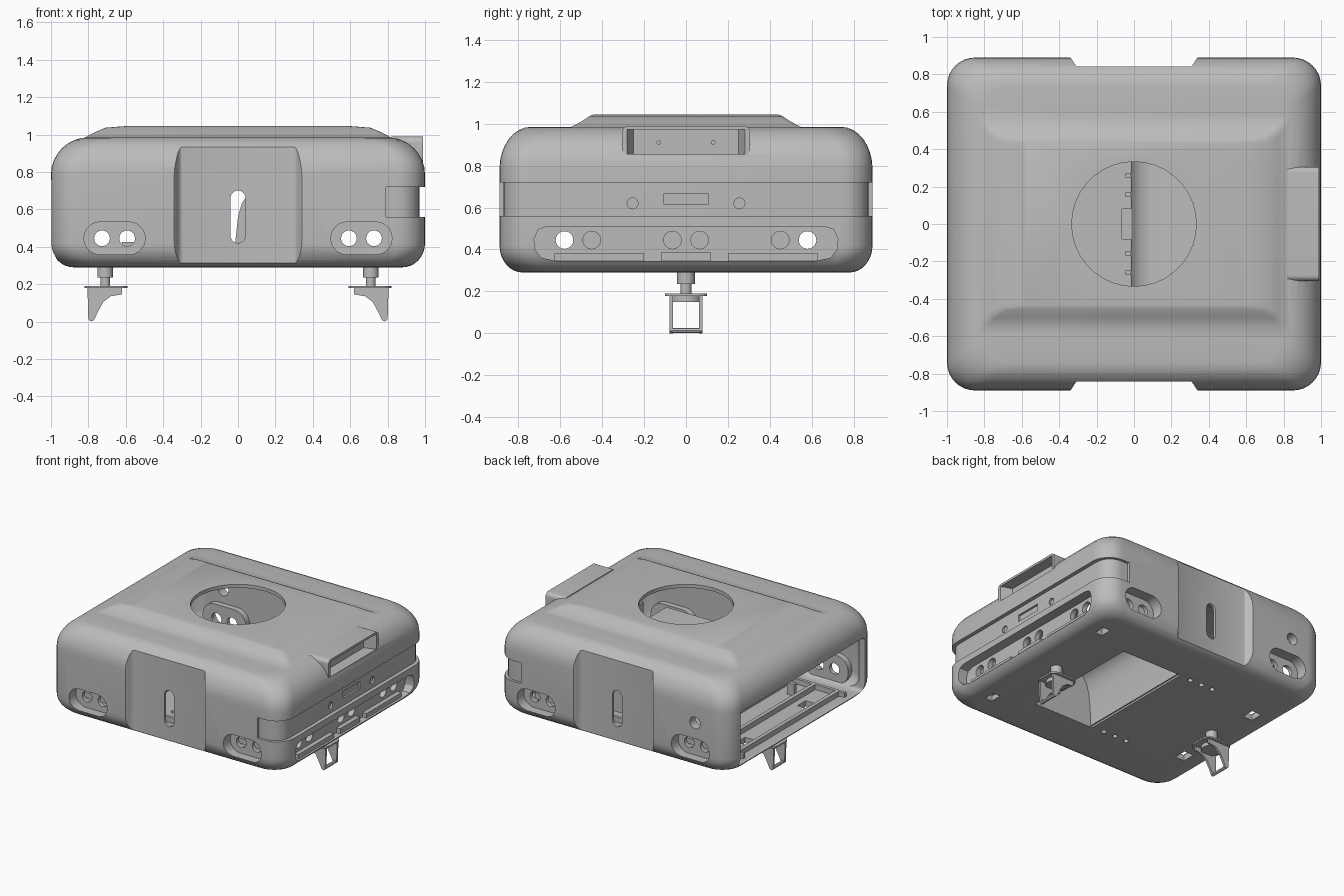
import bpy, bmesh
from math import sin, cos, pi, radians

if "Cube" in bpy.data.objects:
    bpy.data.objects.remove(bpy.data.objects["Cube"])

grey = bpy.data.materials.new("plain grey")
grey.use_nodes = True
colour = (0.5, 0.5, 0.5, 1)
grey.diffuse_color = colour
grey.node_tree.nodes["Principled BSDF"].inputs["Base Color"].default_value = colour


def make(name, rings):
    """Skin a stack of equal closed rings and cap both ends."""
    bm = bmesh.new()
    loops = [[bm.verts.new(p) for p in ring] for ring in rings]
    n = len(loops[0])
    for a, b in zip(loops, loops[1:]):
        for i in range(n):
            j = (i + 1) % n
            bm.faces.new((a[i], a[j], b[j], b[i]))
    bm.faces.new(loops[0][::-1])
    bm.faces.new(loops[-1])
    bmesh.ops.recalc_face_normals(bm, faces=bm.faces)
    mesh = bpy.data.meshes.new(name)
    bm.to_mesh(mesh)
    bm.free()
    mesh.materials.append(grey)
    ob = bpy.data.objects.new(name, mesh)
    bpy.context.scene.collection.objects.link(ob)
    return ob


def prism(name, pts, axis, lo, hi):
    """Extrude a 2D outline along an axis."""
    place = {"x": lambda u, v, w: (w, u, v),
             "y": lambda u, v, w: (u, w, v),
             "z": lambda u, v, w: (u, v, w)}[axis]
    return make(name, [[place(u, v, w) for u, v in pts] for w in (lo, hi)])


def rounded(cu, cv, hu, hv, r, n=8):
    """Rounded rectangle outline."""
    pts = []
    for k, (su, sv) in enumerate(((1, 1), (-1, 1), (-1, -1), (1, -1))):
        for i in range(n + 1):
            a = (k + i / n) * pi / 2
            pts.append((cu + su * (hu - r) + r * cos(a), cv + sv * (hv - r) + r * sin(a)))
    return pts


def circle(u, v, r, n=24):
    return [(u + r * cos(2 * pi * i / n), v + r * sin(2 * pi * i / n)) for i in range(n)]


def rect(u0, u1, v0, v1):
    return [(u0, v0), (u1, v0), (u1, v1), (u0, v1)]


def box(name, x, y, z):
    return prism(name, rect(*x, *y), "z", *z)


def pillow(name, cx, hx, hy, z0, z1, low, top, r, steps=8):
    """Rounded box; low and top are (x inset, y inset, height) of the edge curves."""
    rings = []
    for edge, sign, z in ((low, -1, z0 + low[2]), (top, 1, z1 - top[2])):
        order = range(steps + 1) if sign > 0 else range(steps, -1, -1)
        for i in order:
            t = i / steps * pi / 2
            k = 1 - cos(t)
            outline = rounded(cx, 0, hx - edge[0] * k, hy - edge[1] * k, r)
            rings.append([(u, v, z + sign * edge[2] * sin(t)) for u, v in outline])
    return make(name, rings)


def terrace(name, steps):
    """Stack of shrinking rounded rectangles."""
    return make(name, [[(u, v, z) for u, v in rounded(0, 0, hx, hy, 0.03, 4)] for hx, hy, z in steps])


def combine(target, tool, operation="DIFFERENCE"):
    mod = target.modifiers.new("cut", "BOOLEAN")
    mod.operation, mod.solver, mod.object = operation, "EXACT", tool
    bpy.context.view_layer.objects.active = target
    bpy.ops.object.modifier_apply(modifier=mod.name)
    bpy.data.objects.remove(tool)


# Outer shell with raised lid and display hood
body = pillow("body_shell", 0, 1, 0.89, 0.29, 0.985, (0.12, 0.11, 0.13), (0.2, 0.15, 0.2), 0.15)
combine(body, terrace("lid", [(0.85, 0.565, 0.95), (0.82, 0.55, 0.983), (0.77, 0.5, 1.01),
                              (0.71, 0.46, 1.036), (0.6, 0.44, 1.045)]), "UNION")
combine(body, prism("hood", rounded(0, 0.917, 0.305, 0.072, 0.03), "x", 0.82, 0.988), "UNION")

# Thin-walled hollow that follows the shell and the lid
combine(body, pillow("cavity", -0.0125, 0.9525, 0.82, 0.335, 0.955,
                     (0.1, 0.09, 0.11), (0.2, 0.15, 0.19), 0.12))
combine(body, terrace("lid_cavity", [(0.76, 0.48, 0.9), (0.74, 0.46, 0.967),
                                     (0.66, 0.42, 1.005), (0.56, 0.4, 1.018)]))

# Inner bosses behind the pockets, sensor bay and display
for s in (-1, 1):
    lo, hi = sorted((s * 0.775, s * 0.838))
    for x in (-0.66, 0.66):
        combine(body, prism("boss", rounded(x, 0.445, 0.185, 0.108, 0.1), "y", lo, hi), "UNION")
combine(body, box("bay_boss", (0.885, 0.953), (-0.745, 0.745), (0.327, 0.54)), "UNION")
combine(body, box("display_boss", (0.87, 0.96), (-0.295, 0.295), (0.85, 0.978)), "UNION")

# Round lid opening, open left bay
cuts = [prism("lid_hole", circle(0, 0, 0.333, 36), "z", 0.85, 1.2),
        prism("bay", rounded(0, 0.555, 0.76, 0.215, 0.03), "x", -1.2, -0.85)]

# Front and back: soft-edged sunken panel, sensor pockets, long slot
ramp = [(0.35 - 0.05 * i / 8, 0.87 - 0.025 * cos(pi * (1 - i / 8)) - 0.0005 * i) for i in range(9)]
flank = [(0.35, 1.0)] + ramp
for s in (-1, 1):
    outline = flank + [(-x, y) for x, y in reversed(flank)]
    cuts.append(prism("panel", [(x, s * y) for x, y in outline], "z", 0.2, 1.1))
    cuts.append(prism("slot", rounded(0, 0.56, 0.0401, 0.14, 0.04), "y", s * 0.7, s * 1.1))
    for x in (-0.66, 0.66):
        cuts.append(prism("pocket", rounded(x, 0.445, 0.163, 0.087, 0.086), "y", s * 0.805, s * 1.1))
        for d in (-0.067, 0.067):
            cuts.append(prism("eye", circle(x + d, 0.445, 0.042), "y", s * 0.7, s * 1.1))
cuts.append(prism("back_port", circle(-0.7, 0.655, 0.045), "y", 0.7, 1.1))

# Right end: wrapped groove, lower sensor bay, display recess
corner = [(0.85 + 0.12 * sin(i * pi / 16), 0.75 + 0.12 * cos(i * pi / 16)) for i in range(9)]
side = [(0.79, 0.87)] + corner
cuts.append(prism("groove", [(0.79, -1), (1.1, -1), (1.1, 1), (0.79, 1)] + side +
                  [(x, -y) for x, y in reversed(side)], "z", 0.56, 0.72))
half = [(0.62, 0.345), (0.69, 0.36), (0.72, 0.4), (0.725, 0.45), (0.705, 0.495), (0.66, 0.51)]
cuts.append(prism("sensor_bay", half + [(-y, z) for y, z in reversed(half)], "x", 0.925, 1.1))
for s in (-1, 1):
    for y in (0.065, 0.45, 0.58):
        cuts.append(prism("eye", circle(s * y, 0.445, 0.042), "x", 0.8, 1.1))
    cuts.append(prism("button", circle(s * 0.255, 0.62, 0.026), "x", 0.955, 1.1))
cuts.append(prism("port", rect(-0.105, 0.105, 0.615, 0.667), "x", 0.955, 1.1))
cuts.append(prism("display", [(0.9, -0.25), (1.0, -0.285), (1.0, 0.285), (0.9, 0.25)], "z", 0.855, 0.972))
for s in (-1, 1):
    cuts.append(prism("pin", circle(s * 0.13, 0.91, 0.009, 12), "x", 0.89, 1))

# Floor: hatch, square vents, rows of drilled holes
cuts.append(box("hatch", (-0.02, 0.5), (-0.48, 0.48), (0.2, 0.4)))
for s in (-1, 1):
    cuts.append(box("vent", (-0.81, -0.73), (s * 0.37 - 0.05, s * 0.37 + 0.05), (0.2, 0.4)))
    cuts.append(box("vent", (0.76, 0.82), (s * 0.6 - 0.045, s * 0.6 + 0.045), (0.2, 0.4)))
    for x in (-0.12, -0.22, -0.32):
        cuts.append(prism("drill", circle(x, s * 0.47, 0.02, 12), "z", 0.2, 0.4))

for tool in cuts:
    combine(body, tool)

# Hollow compartment above the hatch, open below, with a curved left wall
wall = [(-0.015, 0.3), (-0.012, 0.45), (0, 0.56), (0.02, 0.63), (0.05, 0.675), (0.1, 0.7)]
compartment = prism("compartment", wall + [(0.51, 0.7), (0.51, 0.3)], "y", -0.49, 0.49)
inner = [(x + 0.01, z - 0.01) for x, z in wall]
combine(compartment, prism("compartment_hollow", inner + [(0.5, 0.69), (0.5, 0.29)], "y", -0.48, 0.48))

# Tabs along the hatch edge, and a latch
for i in range(10):
    y = -0.47 + i * 0.1044
    box("rail_tab", (-0.045, -0.015), (y - 0.012, y + 0.012), (0.33, 0.37))
prism("hatch_latch", rounded(-0.04, 0, 0.03, 0.085, 0.015), "z", 0.33, 0.375)

# Inner bay rails and posts
for s in (-1, 1):
    box("bay_rail", (-0.93, 0.85), (s * 0.62 - 0.012, s * 0.62 + 0.012), (0.33, 0.375))
    box("bay_post", (-0.62, -0.56), (s * 0.45 - 0.015, s * 0.45 + 0.015), (0.33, 0.425))
    lo, hi = sorted((s * 0.2, s * 0.63))
    box("sensor_ledge", (0.91, 0.96), (lo, hi), (0.34, 0.38))
box("sensor_ledge_middle", (0.91, 0.96), (-0.12, 0.12), (0.34, 0.385))
for x in (-0.88, -0.68, -0.48):
    box("bay_cross_rail", (x, x + 0.03), (-0.62, 0.62), (0.33, 0.375))

# Caster brackets under each end
fork = [(0.62, 0.178), (0.62, 0.145), (0.68, 0.135), (0.72, 0.105), (0.75, 0.05),
        (0.77, 0.008), (0.785, 0), (0.8, 0.012), (0.805, 0.178)]
for side, s in (("left", 1), ("right", -1)):
    prism(side + "_caster_socket", circle(s * 0.71, 0, 0.042), "z", 0.235, 0.31)
    prism(side + "_caster_stem", circle(s * 0.71, 0, 0.026), "z", 0.18, 0.24)
    prism(side + "_caster_plate", rounded(s * 0.705, 0, 0.115, 0.1, 0.05), "z", 0.178, 0.19)
    prism(side + "_caster_hub", circle(s * 0.71, 0, 0.075), "z", 0.15, 0.18)
    outline = [(s * x, z) for x, z in fork]
    for y in (-0.07, 0.07):
        prism(side + "_caster_fork", outline, "y", y - 0.008, y + 0.008)
    prism(side + "_caster_axle", circle(s * 0.784, 0.013, 0.012, 12), "y", -0.07, 0.07)

# Smooth the rounded forms, keep hard edges crisp
bpy.ops.object.select_all(action="DESELECT")
for ob in bpy.context.scene.objects:
    if ob.type == "MESH":
        ob.select_set(True)
bpy.context.view_layer.objects.active = body
bpy.ops.object.shade_smooth_by_angle(angle=radians(30))
